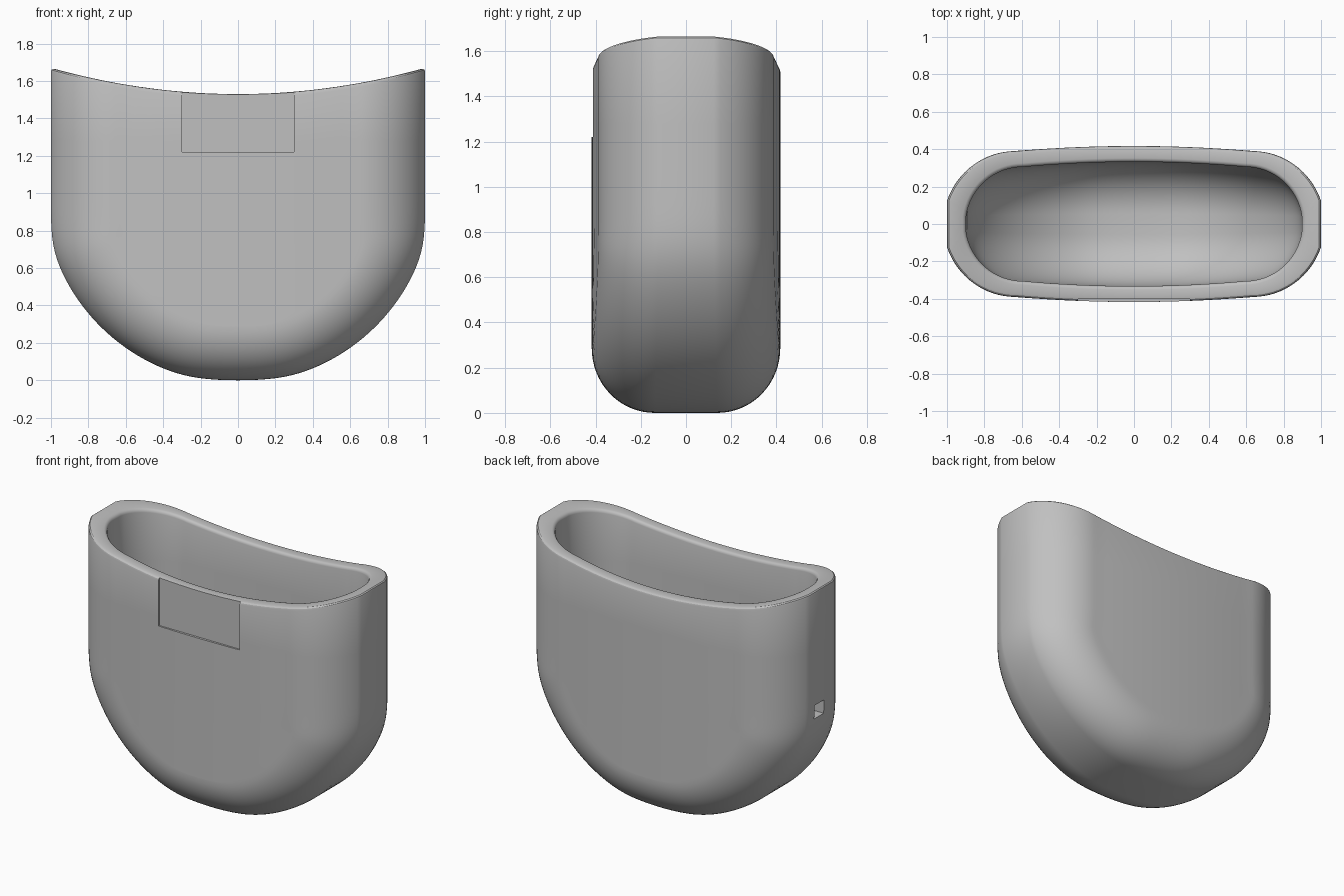
import bpy, bmesh, math
from mathutils import Vector

cube = bpy.data.objects.get("Cube")
if cube:
    bpy.data.objects.remove(cube, do_unlink=True)

CENTRE_Z, RADIUS, KINK_Z, FLAT_X = 1.028, 1.047, 0.72, 0.28
SIDE_STEPS, ARC_STEPS, BASE_STEPS = 15, 26, 7
END_STEPS, FACE_STEPS = 16, 16


def rim_height(x):
    return 1.53 + 0.14 * x * x


def face_depth(x, end_centre, end_radius):
    return end_radius + 0.027 * (1 - (x / end_centre) ** 2)


def outline():
    """Half of the U outline: points with outward normals, from rim to bottom."""
    start = math.asin((CENTRE_Z - KINK_Z) / RADIUS)
    end = math.acos(FLAT_X / RADIUS)
    pts = [Vector((1, 0, KINK_Z + 0.04 * i)) for i in range(SIDE_STEPS, 0, -1)]
    for i in range(ARC_STEPS + 1):
        a = start + (end - start) * i / ARC_STEPS
        pts.append(Vector((RADIUS * math.cos(a), 0, CENTRE_Z - RADIUS * math.sin(a))))
    for i in range(BASE_STEPS - 1, -1, -1):
        t = i / BASE_STEPS
        pts.append(Vector((FLAT_X * t, 0, 0.016 * t * t)))

    def following(i):
        if i + 1 < len(pts):
            return pts[i + 1]
        return Vector((-pts[-2].x, 0, pts[-2].z))

    # Soften the joints between side, arc and base
    for _ in range(12):
        pts = pts[:1] + [(pts[i - 1] + 2 * pts[i] + following(i)) / 4
                         for i in range(1, len(pts))]
    drop = Vector((0, 0, pts[-1].z))
    pts = [p - drop for p in pts]
    rows = [(pts[0], Vector((1, 0, 0)))]
    for i in range(1, len(pts)):
        t = (following(i) - pts[i - 1]).normalized()
        rows.append((pts[i], Vector((-t.z, 0, t.x))))
    return rows


def shell(bm, end_centre, end_radius, tip, base_half):
    """Pouch surface: a rounded section swept round the U outline."""
    first = math.acos((tip - end_centre) / end_radius)
    base_drop = end_radius - base_half
    side, base = [], []
    for i in range(END_STEPS + 1):
        t = i / END_STEPS
        a = first + (math.pi / 2 - first) * t
        side.append(Vector((1 - end_centre - end_radius * math.cos(a),
                            end_radius * math.sin(a))))
        b = math.pi / 2 * t
        base.append(Vector((1 - tip + 1.1 * base_drop * (1 - math.cos(b)),
                            base_half + base_drop * math.sin(b))))
    rings = []
    for row, (p, n) in enumerate(outline()):
        # The section turns from the end shape to the base fillet
        section = [s.lerp(b, -n.z) for s, b in zip(side, base)]
        edge = p - n * section[-1].x
        edge.x = max(edge.x, 0)
        grow = face_depth(edge.x, end_centre, end_radius) / end_radius
        quarter = [(p - n * section[0].x) * 1]
        for s in section:
            q = p - n * s.x
            quarter.append(Vector((max(q.x, 0), s.y * grow, q.z)))
        for i in range(1, FACE_STEPS // 2 + 1):
            x = edge.x * (1 - 2 * i / FACE_STEPS)
            quarter.append(Vector((x, face_depth(x, end_centre, end_radius), edge.z)))
        # Mirror the quarter into a full ring
        half = quarter + [Vector((-q.x, q.y, q.z)) for q in quarter[-2::-1]]
        ring = half + [Vector((q.x, -q.y, q.z)) for q in half[-2:0:-1]]
        if row == 0:
            for q in ring:
                q.z = rim_height(q.x)
        rings.append([bm.verts.new(q) for q in ring])
    for upper, lower in zip(rings, rings[1:]):
        join(bm, upper, lower)
    return rings[0]


def join(bm, upper, lower):
    return [bm.faces.new((upper[i - 1], upper[i], lower[i], lower[i - 1]))
            for i in range(len(upper))]


def cut_box(target, name, low, high):
    low, high = Vector(low), Vector(high)
    bpy.ops.mesh.primitive_cube_add(size=1, location=(low + high) / 2)
    cutter = bpy.context.object
    cutter.name = name
    cutter.scale = high - low
    cutter.hide_render = True
    bpy.context.view_layer.objects.active = target
    mod = target.modifiers.new(name, 'BOOLEAN')
    mod.operation, mod.solver, mod.object = 'DIFFERENCE', 'EXACT', cutter
    bpy.ops.object.modifier_apply(modifier=name)
    bpy.data.objects.remove(cutter, do_unlink=True)


# Pouch body: outer and inner shells joined by a rounded rim
bm = bmesh.new()
outer = shell(bm, 0.63, 0.39, 1.0, 0.13)
inner = shell(bm, 0.595, 0.305, 0.897, 0.05)
rim = join(bm, inner, outer)
rim_edges = [bm.edges.get((ring[i - 1], ring[i]))
             for ring in (outer, inner) for i in range(len(ring))]
bmesh.ops.recalc_face_normals(bm, faces=bm.faces)
bmesh.ops.bevel(bm, geom=rim_edges, offset=0.02, segments=3, profile=0.5,
                affect='EDGES', clamp_overlap=False)
bmesh.ops.remove_doubles(bm, verts=bm.verts, dist=0.0002)
bmesh.ops.recalc_face_normals(bm, faces=bm.faces)
mesh = bpy.data.meshes.new("pouch_body")
bm.to_mesh(mesh)
bm.free()
body = bpy.data.objects.new("pouch_body", mesh)
bpy.context.collection.objects.link(body)

# Shallow front label recess and small square hole in the right end
cut_box(body, "label_recess", (-0.3, -0.6, 1.22), (0.3, -0.402, 1.8))
cut_box(body, "end_hole", (-1.1, -0.03, 0.815), (-0.8, 0.07, 0.905))

# Plain grey material
grey = bpy.data.materials.new("plain_grey")
grey.use_nodes = True
colour = (0.53, 0.53, 0.53, 1)
grey.diffuse_color = colour
grey.node_tree.nodes["Principled BSDF"].inputs["Base Color"].default_value = colour
body.data.materials.clear()
body.data.materials.append(grey)

bpy.ops.object.select_all(action='DESELECT')
body.select_set(True)
bpy.context.view_layer.objects.active = body
bpy.ops.object.shade_smooth_by_angle(angle=math.radians(30))
